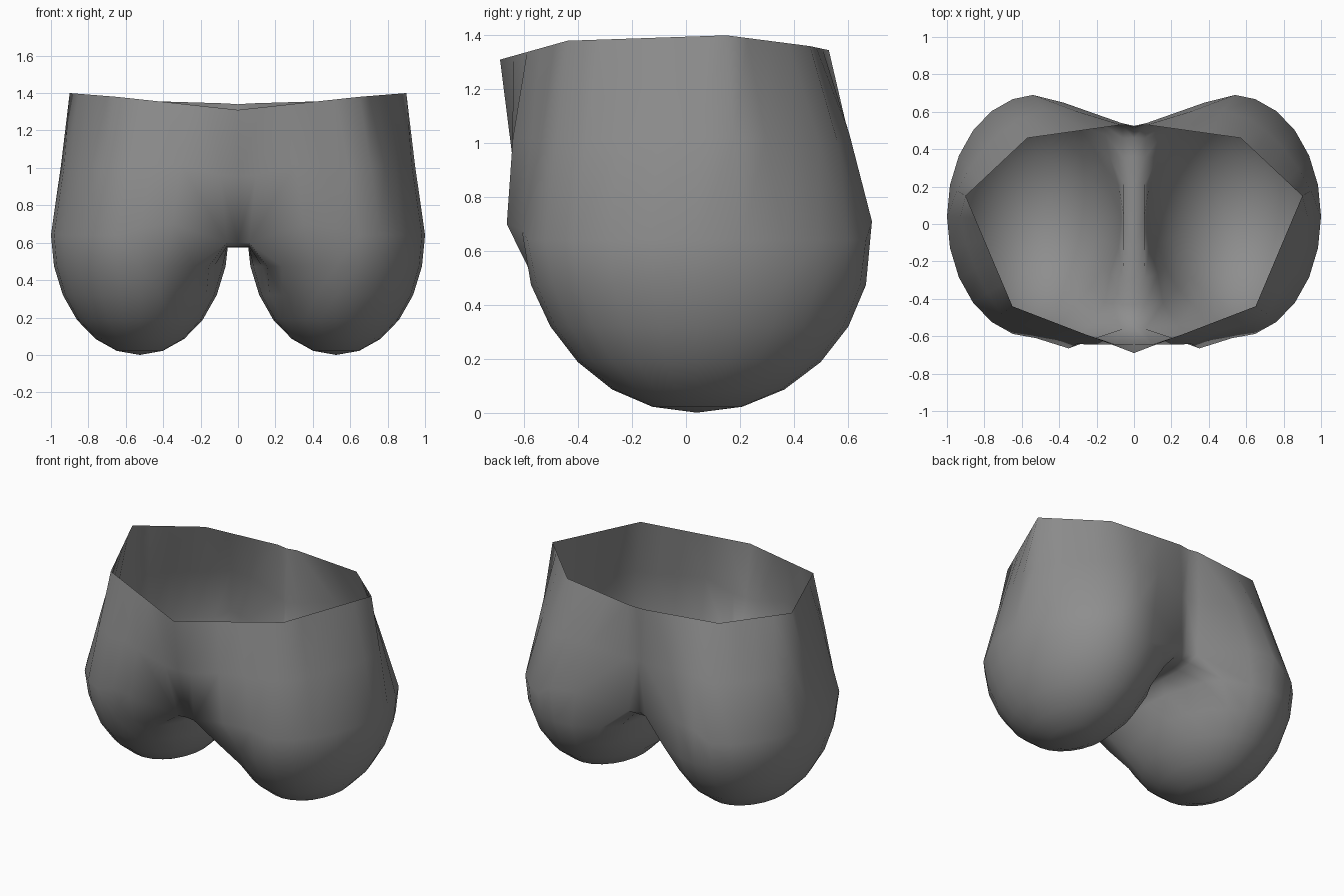
import bpy, bmesh, math
from mathutils import Vector

if "Cube" in bpy.data.objects:
    bpy.data.objects.remove(bpy.data.objects["Cube"])

CX, CY, RX, RY, RZ = 0.525, 0.04, 0.475, 0.65, 0.64
bm = bmesh.new()


def add(p):
    return bm.verts.new(p)


def strip(a, b, closed=False):
    n = len(a)
    for i in range(n if closed else n - 1):
        j = (i + 1) % n
        bm.faces.new((a[i], a[j], b[j], b[i]))


def ring_point(lat, ang):
    c, a = math.cos(math.radians(lat)), math.radians(ang)
    p = Vector((CX + RX * c * math.cos(a), CY + RY * c * math.sin(a),
                RZ * (1 - math.sin(math.radians(lat)))))
    if p.y < CY:
        p.y = CY + (p.y - CY) * (1 - 0.04 * math.sin(math.radians(2 * lat)))
    return p


# Lobe: lower half of an ellipsoid, angles run from the inner front around the outside
angles = list(range(-120, 240, 15))
special = {-120: (0.06, -0.56, 0.60), -105: (0.35, -0.665, 0.70), -90: (0.525, -0.61, 0.68),
           90: (0.54, 0.69, 0.71), 105: (0.38, 0.65, 0.71), 120: (0.065, 0.53, 0.62),
           135: (0.06, 0.46, 0.58), 150: (0.06, 0.36, 0.575), 165: (0.055, 0.21, 0.575),
           180: (0.055, 0.04, 0.575), 195: (0.055, -0.13, 0.575),
           210: (0.06, -0.29, 0.575), 225: (0.06, -0.43, 0.58)}
rings = []
for lat in (75, 60, 45, 30, 15):
    rings.append([add(ring_point(lat, a)) for a in angles])
# Pull the inner corners of the top lobe ring towards the bridge
for a, p in {-120: (0.235, -0.54), 120: (0.235, 0.575), 135: (0.155, 0.48),
             225: (0.155, -0.42)}.items():
    rings[-1][angles.index(a)].co.xy = p
equator = [add(special.get(a, ring_point(0, a))) for a in angles]
rings.append(equator)
tip = add((CX, CY, 0))
for i in range(24):
    bm.faces.new((tip, rings[0][(i + 1) % 24], rings[0][i]))
for lo, hi in zip(rings, rings[1:]):
    strip(lo, hi, True)

# Bridge between the lobes along the centre line, back to front
inner = equator[16:] + [equator[0]]
centre = [add((0, v.co.y, v.co.z)) for v in inner]
centre[0].co.y = 0.50
centre[-1].co.y = -0.55
strip(inner, centre)

# Upper wall up to the faceted open rim
base = [centre[-1]] + equator[:17] + [centre[0]]
keys = [(0, (0, -0.69, 1.31)), (5, (0.65, -0.44, 1.38)), (10, (0.90, 0.15, 1.40)),
        (14, (0.57, 0.46, 1.36)), (17, (0.07, 0.53, 1.345)), (18, (0, 0.525, 1.34))]
rim = []
for (i, p), (j, q) in zip(keys, keys[1:]):
    rim += [Vector(p).lerp(Vector(q), k / (j - i)) for k in range(j - i)]
rim.append(Vector(keys[-1][1]))
# Small y offsets that round the middle row of the wall
bulge = {0: -0.025, 1: -0.045, 2: -0.015, 15: 0.02, 16: 0.025, 17: 0.01}
prev = base
for t in (0.5, 1.0):
    row = []
    for i, (b, r) in enumerate(zip(base, rim)):
        p = b.co.lerp(r, t)
        if t < 1:
            p.x *= 1.004
            p.y += bulge.get(i, 0)
        row.append(add(p))
    strip(prev, row)
    prev = row

bmesh.ops.recalc_face_normals(bm, faces=bm.faces)
if sum(f.normal.dot(f.calc_center_median() - Vector((CX, CY, 0.7))) for f in bm.faces) < 0:
    bmesh.ops.reverse_faces(bm, faces=bm.faces)
mesh = bpy.data.meshes.new("shorts_shell")
bm.to_mesh(mesh)
bm.free()
obj = bpy.data.objects.new("shorts_shell", mesh)
bpy.context.collection.objects.link(obj)

# Dark grey cloth
mat = bpy.data.materials.new("dark_cloth")
mat.diffuse_color = (0.27, 0.27, 0.27, 1)
mat.use_nodes = True
mat.node_tree.nodes["Principled BSDF"].inputs["Base Color"].default_value = mat.diffuse_color
mesh.materials.append(mat)

# Mirror to the other side
m = obj.modifiers.new("mirror", 'MIRROR')
m.use_clip = True
m.merge_threshold = 0.001
bpy.context.view_layer.objects.active = obj
obj.select_set(True)
bpy.ops.object.modifier_apply(modifier="mirror")
bpy.ops.object.shade_smooth_by_angle(angle=math.radians(80))
